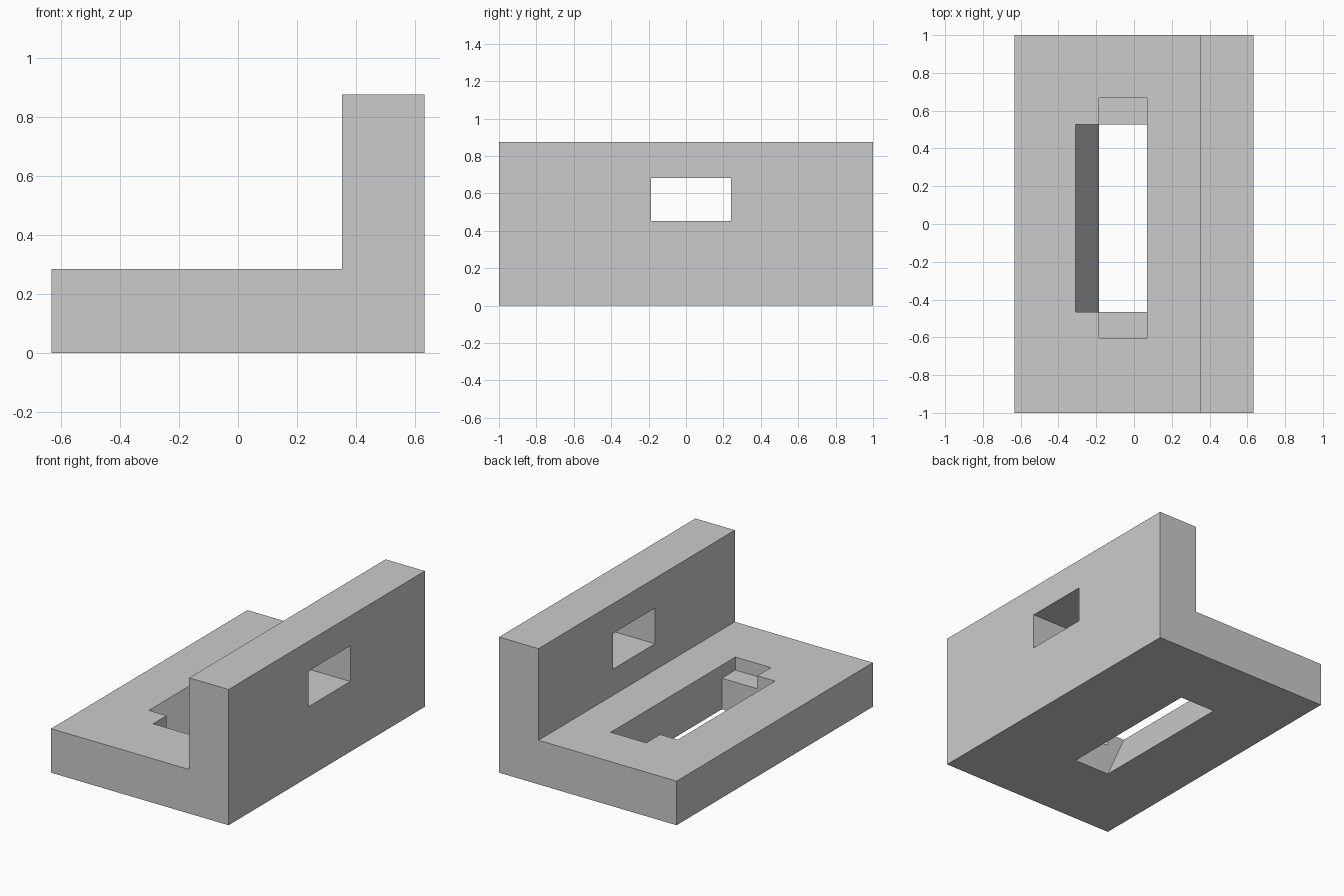
import bpy
import bmesh

cube = bpy.data.objects.get("Cube")
if cube:
    bpy.data.objects.remove(cube, do_unlink=True)

# Material
grey = bpy.data.materials.new("light_grey")
grey.use_nodes = True
colour = (0.6, 0.6, 0.6, 1)
grey.diffuse_color = colour
grey.node_tree.nodes["Principled BSDF"].inputs["Base Color"].default_value = colour

HALF_W, INNER_X = 0.633, 0.352      # bracket width, inner face of the upright
BASE_Z, TOP_Z = 0.284, 0.875        # base thickness, full height


def prism(name, profile, y0, y1):
    """Extrude an x-z profile along y."""
    bm = bmesh.new()
    face = bm.faces.new([bm.verts.new((x, y0, z)) for x, z in profile])
    out = bmesh.ops.extrude_face_region(bm, geom=[face])
    verts = [v for v in out["geom"] if isinstance(v, bmesh.types.BMVert)]
    bmesh.ops.translate(bm, verts=verts, vec=(0, y1 - y0, 0))
    bmesh.ops.recalc_face_normals(bm, faces=bm.faces)
    mesh = bpy.data.meshes.new(name)
    bm.to_mesh(mesh)
    bm.free()
    mesh.materials.append(grey)
    obj = bpy.data.objects.new(name, mesh)
    bpy.context.collection.objects.link(obj)
    return obj


def rect(x0, x1, z0, z1):
    return [(x0, z0), (x1, z0), (x1, z1), (x0, z1)]


def cut(target, cutter):
    """Subtract the cutter, then discard it."""
    cutter.hide_render = True
    mod = target.modifiers.new("cut", "BOOLEAN")
    mod.operation = "DIFFERENCE"
    mod.solver = "EXACT"
    mod.object = cutter
    bpy.context.view_layer.objects.active = target
    bpy.ops.object.modifier_apply(modifier=mod.name)
    bpy.data.objects.remove(cutter, do_unlink=True)


# L-shaped bracket
bracket = prism("angle_bracket", [
    (-HALF_W, 0), (HALF_W, 0), (HALF_W, TOP_Z), (INNER_X, TOP_Z),
    (INNER_X, BASE_Z), (-HALF_W, BASE_Z)], -1, 1)

# Window through the upright
cut(bracket, prism("window_cutter", rect(0.2, 0.8, 0.453, 0.683), -0.187, 0.24))

# Shallow recess leaving a ledge at both ends of the slot
SLOT_L, SLOT_R = -0.184, 0.07
cut(bracket, prism("recess_cutter", rect(SLOT_L, SLOT_R, 0.2, 0.4), -0.603, 0.667))

# Through slot with one sloping side, continued past both surfaces
lean = (SLOT_L + 0.31) / BASE_Z
low, high = -0.1, BASE_Z + 0.1
cut(bracket, prism("slot_cutter", [
    (SLOT_L - lean * low, low), (SLOT_R, low),
    (SLOT_R, high), (SLOT_L - lean * high, high)], -0.465, 0.527))
